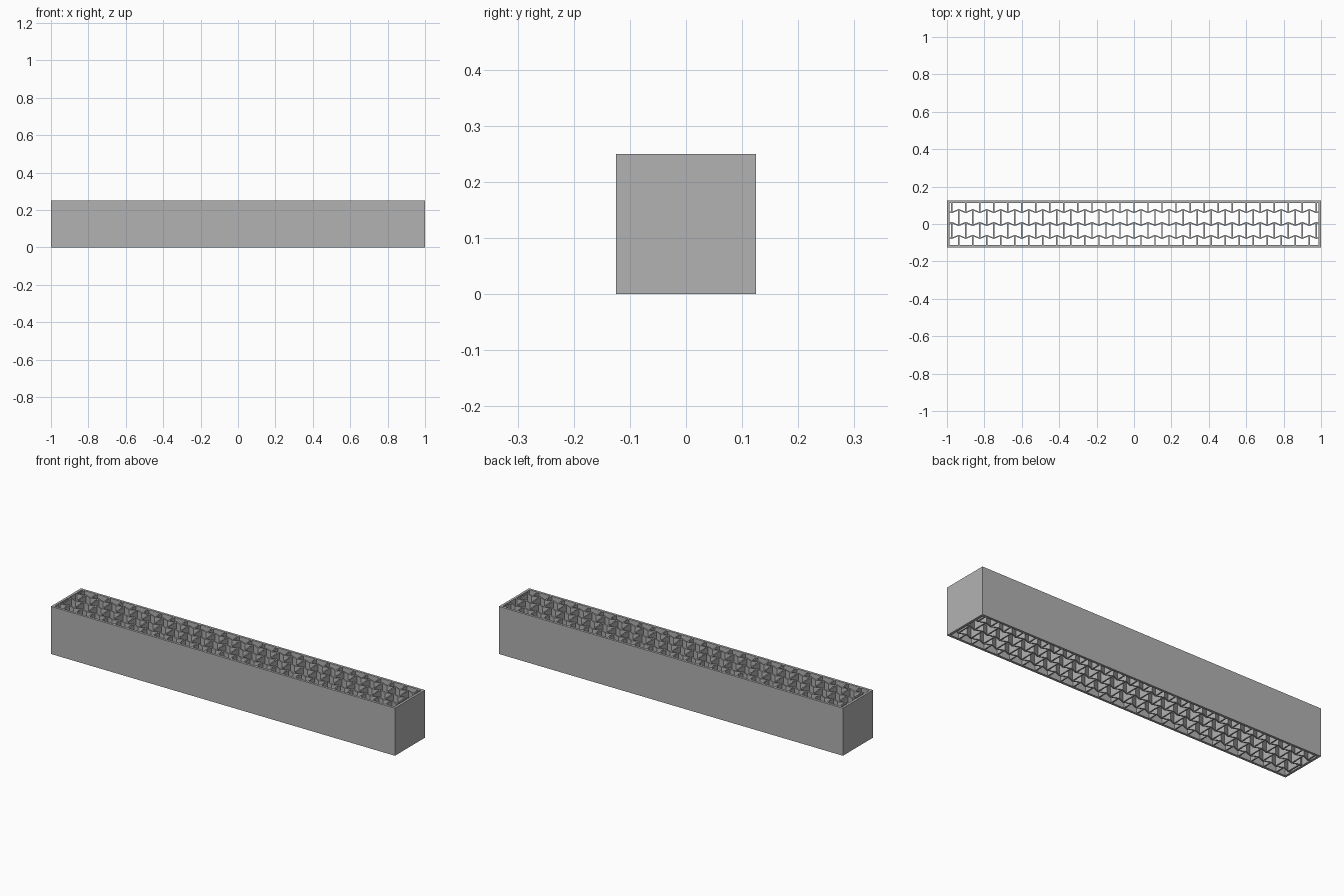
import bpy
import bmesh

cube = bpy.data.objects.get("Cube")
if cube:
    bpy.data.objects.remove(cube, do_unlink=True)

HEIGHT = 0.25
HALF_X, HALF_Y = 1.0, 0.125
WALL = 0.0125            # outer wall thickness
RIB = 0.007              # lattice rib thickness
STEP = 0.0375            # half a lattice period
AMP = 0.008              # zigzag amplitude
ROW = 0.069              # spacing of the zigzag ribs
LAST = 26                # last full zigzag point on each side
IN_X, IN_Y = HALF_X - WALL, HALF_Y - WALL

grey = bpy.data.materials.new("plain grey")
grey.use_nodes = True
colour = (0.447, 0.447, 0.447, 1)
grey.diffuse_color = colour
grey.node_tree.nodes["Principled BSDF"].inputs["Base Color"].default_value = colour


def finish(name, bm):
    bmesh.ops.recalc_face_normals(bm, faces=bm.faces)
    mesh = bpy.data.meshes.new(name)
    bm.to_mesh(mesh)
    bm.free()
    mesh.materials.append(grey)
    obj = bpy.data.objects.new(name, mesh)
    bpy.context.collection.objects.link(obj)


def add_strip(bm, side_a, side_b, closed=False):
    """Solid full-height strip between two matching plan outlines."""
    rings = []
    for a, b in zip(side_a, side_b):
        rings.append([bm.verts.new((x, y, z)) for (x, y), z in
                      ((a, 0), (b, 0), (b, HEIGHT), (a, HEIGHT))])
    pairs = list(zip(rings, rings[1:]))
    if closed:
        pairs.append((rings[-1], rings[0]))
    else:
        bm.faces.new(rings[0])
        bm.faces.new(rings[-1])
    for r, s in pairs:
        for i in range(4):
            j = (i + 1) % 4
            bm.faces.new((r[i], r[j], s[j], s[i]))


def corners(x, y):
    return [(-x, -y), (x, -y), (x, y), (-x, y)]


# Outer walls: a rectangular tube open at top and bottom
bm = bmesh.new()
add_strip(bm, corners(HALF_X, HALF_Y), corners(IN_X, IN_Y), closed=True)
finish("outer_walls", bm)


def zig(k, line):
    """Offset of zigzag point k; neighbouring lines are mirrored."""
    return AMP if (k + line) % 2 else -AMP


# Zigzag ribs running the length of the box
lines = {0: ROW, 1: 0.0, 2: -ROW}
for line, y0 in lines.items():
    path = [(k * STEP, y0 + zig(k, line)) for k in range(-LAST, LAST + 1)]
    reach = (IN_X - LAST * STEP) / STEP
    end_y = y0 + zig(LAST, line) * (1 - 2 * reach)
    path = [(-IN_X, end_y)] + path + [(IN_X, end_y)]
    bm = bmesh.new()
    half = RIB / 2
    add_strip(bm, [(x, y - half) for x, y in path], [(x, y + half) for x, y in path])
    finish(f"zigzag_rib_{line + 1}", bm)

# Straight struts joining the zigzags to each other and to the walls
for row in range(4):
    top = IN_Y if row == 0 else lines[row - 1] + AMP
    bottom = -IN_Y if row == 3 else lines[row] - AMP
    bm = bmesh.new()
    for k in range(-LAST, LAST + 1):
        if (k + row) % 2 == 0:
            x = k * STEP
            add_strip(bm, [(x - RIB / 2, bottom), (x - RIB / 2, top)],
                      [(x + RIB / 2, bottom), (x + RIB / 2, top)])
    finish(f"strut_row_{row + 1}", bm)
